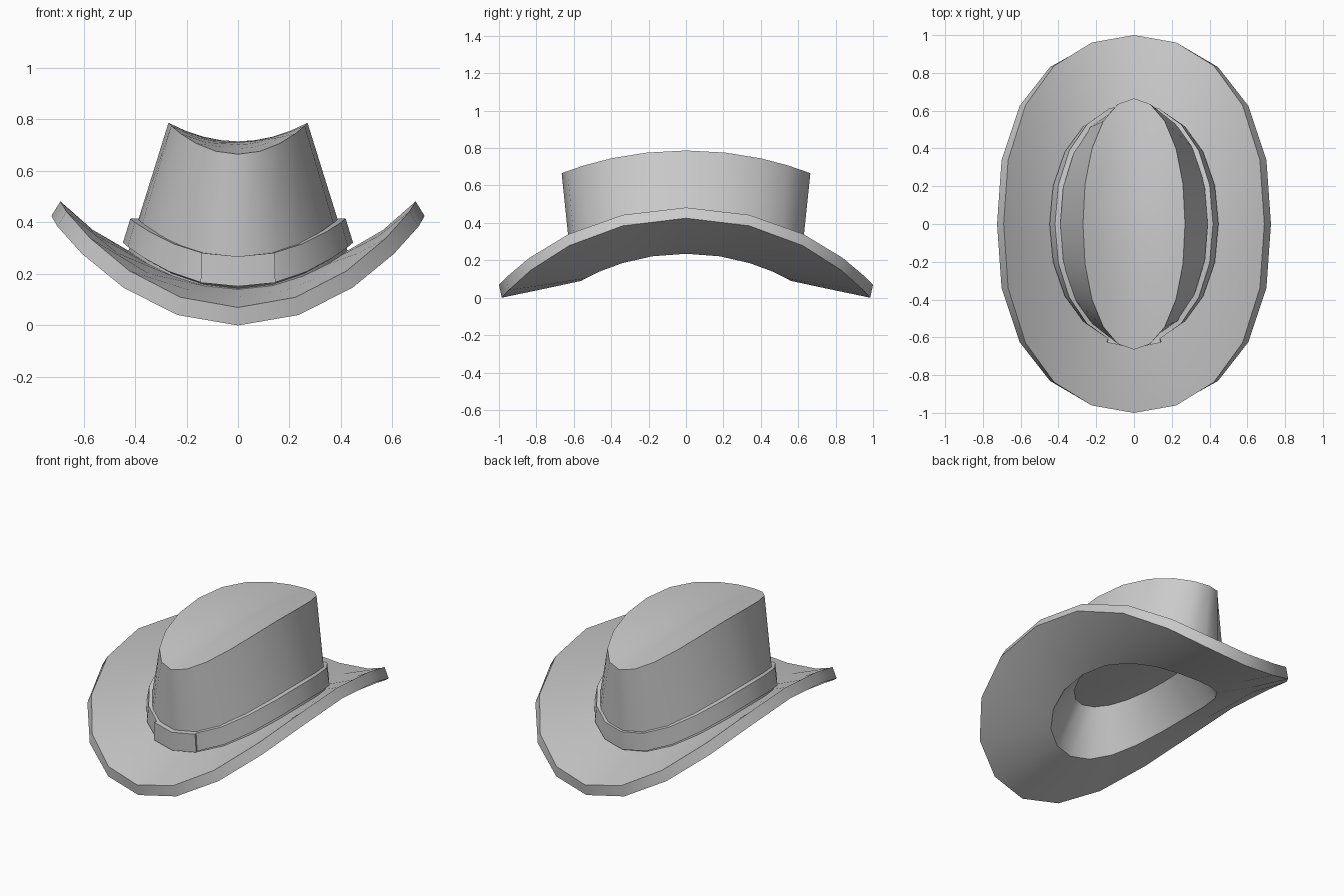
import bpy, bmesh, math

if "Cube" in bpy.data.objects:
    bpy.data.objects.remove(bpy.data.objects["Cube"], do_unlink=True)

SIDES = 20

felt = bpy.data.materials.new("grey felt")
felt.use_nodes = True
GREY = (0.6, 0.6, 0.6, 1)
felt.diffuse_color = GREY
felt.node_tree.nodes["Principled BSDF"].inputs["Base Color"].default_value = GREY


def point(t, a, b, z_end, z_side, fat):
    """Point on a bent oval: a, b half sizes; height goes from ends to sides."""
    s, c = math.sin(t), math.cos(t)
    bulge = fat * abs(math.sin(2 * t))
    x = a * s + math.copysign(0.5 * bulge, s)
    y = -b * c - math.copysign(1.5 * bulge * abs(s), c)
    return x, y, z_end + (z_side - z_end) * s * s


def loft(name, profile, span=None, loop=False):
    """Skin bent ovals in order; span limits it to a few steps at the front."""
    bm = bmesh.new()
    steps = range(-span, span + 1) if span else range(SIDES)
    rings = [[bm.verts.new(point(i * math.tau / SIDES, *p)) for i in steps] for p in profile]
    if loop:
        rings.append(rings[0])
    n = len(steps)
    for low, high in zip(rings, rings[1:]):
        for i in range(n - 1 if span else n):
            j = (i + 1) % n
            bm.faces.new((low[i], low[j], high[j], high[i]))
    if span:
        for k in (0, n - 1):
            bm.faces.new([r[k] for r in rings[:-1]])
    bmesh.ops.remove_doubles(bm, verts=bm.verts, dist=0.0005)
    bmesh.ops.recalc_face_normals(bm, faces=bm.faces)
    mesh = bpy.data.meshes.new(name)
    bm.to_mesh(mesh)
    bm.free()
    mesh.materials.append(felt)
    obj = bpy.data.objects.new(name, mesh)
    bpy.context.collection.objects.link(obj)
    bpy.ops.object.select_all(action="DESELECT")
    obj.select_set(True)
    bpy.context.view_layer.objects.active = obj
    bpy.ops.object.shade_smooth_by_angle(angle=math.radians(38))


def saddle(s):
    """One ring of the creased crown top, at scale s."""
    return 0.27 * s, 0.665 * s, 0.715 - 0.05 * s * s, 0.715 + 0.072 * s * s, 0.008 * s


hole = (0.38, 0.56, 0.09, 0.235, 0.01)
base = (0.425, 0.61, 0.14, 0.29, 0.01)

# Brim: underside, rim, upper side
loft("brim", [
    hole,
    (0.56, 0.77, 0.045, 0.31, 0.025),
    (0.725, 0.985, 0, 0.425, 0.04),
    (0.69, 1.0, 0.07, 0.482, 0.035),
    (0.565, 0.81, 0.11, 0.372, 0.025),
    base,
])

# Crown: low lining ceiling, lining wall, outer wall, creased top
loft("crown", [
    (0, 0, 0.38, 0.38, 0),
    (0.22, 0.455, 0.38, 0.41, 0.005),
    hole,
    base,
] + [saddle(s) for s in (1, 0.75, 0.5, 0.25, 0)])

# Hat band
loft("band", [
    (0.41, 0.6, 0.14, 0.3, 0.01),
    (0.447, 0.63, 0.15, 0.322, 0.01),
    (0.418, 0.64, 0.265, 0.415, 0.01),
    (0.39, 0.61, 0.265, 0.415, 0.01),
], loop=True)

# Buckle plate on the front of the band
loft("buckle", [
    (0.42, 0.61, 0.152, 0.3, 0.01),
    (0.46, 0.65, 0.152, 0.3, 0.01),
    (0.45, 0.657, 0.268, 0.41, 0.01),
    (0.41, 0.615, 0.268, 0.41, 0.01),
], span=1, loop=True)
